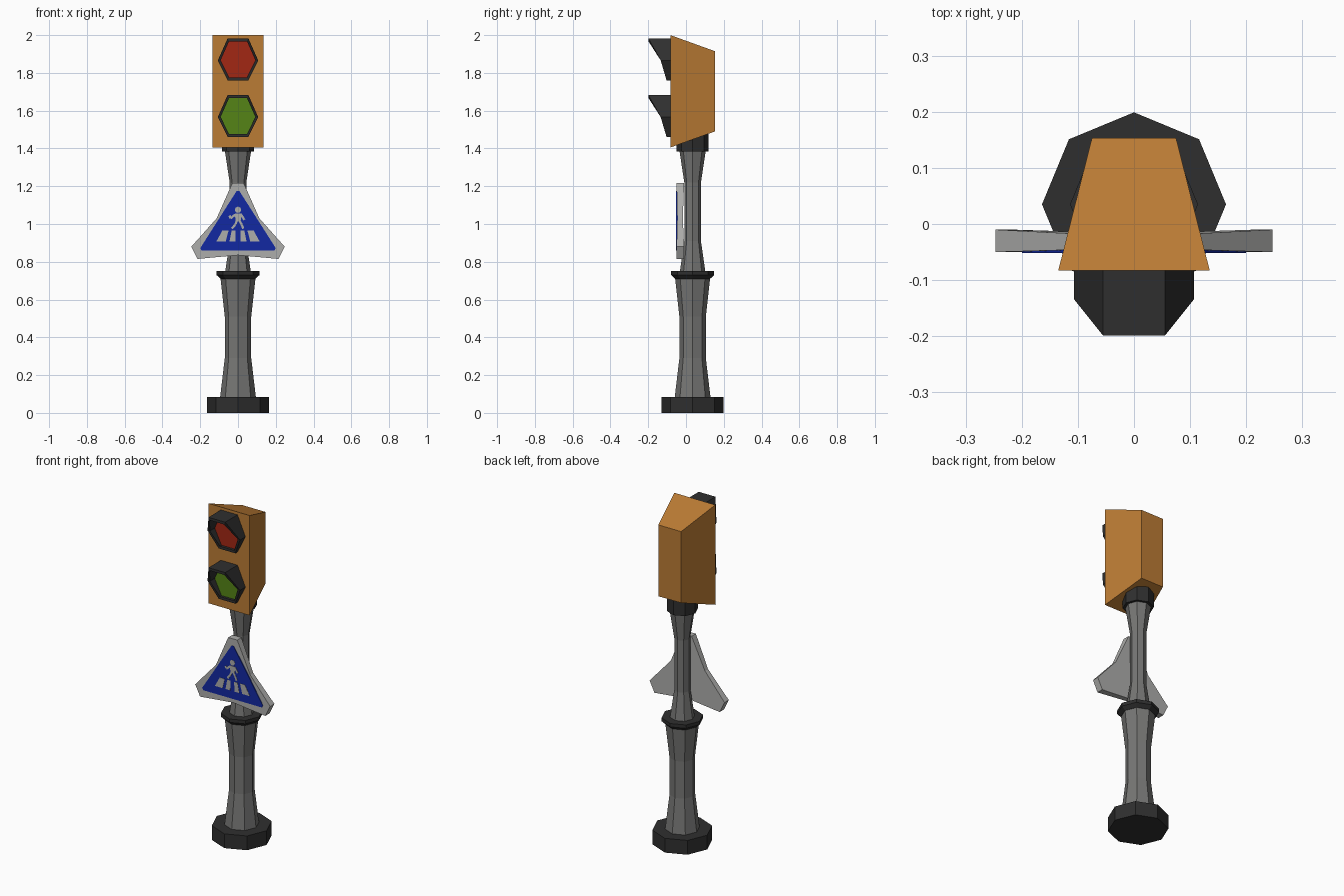
import bpy, bmesh, math

if "Cube" in bpy.data.objects:
    bpy.data.objects.remove(bpy.data.objects["Cube"])

POLE_Y = 0.035


def material(name, rgb):
    m = bpy.data.materials.new(name)
    m.diffuse_color = (*rgb, 1)
    m.use_nodes = True
    m.node_tree.nodes["Principled BSDF"].inputs["Base Color"].default_value = m.diffuse_color
    return m


ORANGE = material("orange housing", (0.50, 0.20, 0.035))
BLACK = material("black trim", (0.028, 0.028, 0.028))
GREY = material("grey pole", (0.18, 0.18, 0.175))
SILVER = material("silver sign", (0.42, 0.42, 0.41))
BLUE = material("sign blue", (0.006, 0.022, 0.36))
RED = material("red lens", (0.36, 0.02, 0.007))
GREEN = material("green lens", (0.09, 0.23, 0.008))


def build(name, verts, faces, mats):
    bm = bmesh.new()
    vs = [bm.verts.new(v) for v in verts]
    for f in faces:
        bm.faces.new([vs[i] for i in f])
    bmesh.ops.recalc_face_normals(bm, faces=bm.faces[:])
    me = bpy.data.meshes.new(name)
    bm.to_mesh(me)
    bm.free()
    for m in mats:
        me.materials.append(m)
    ob = bpy.data.objects.new(name, me)
    bpy.context.collection.objects.link(ob)
    return ob


def loft(name, rings, mats):
    """Skin equal-length rings of points and cap both ends."""
    n = len(rings[0])
    verts = [p for r in rings for p in r]
    faces = [(k * n + i, k * n + (i + 1) % n, (k + 1) * n + (i + 1) % n, (k + 1) * n + i)
             for k in range(len(rings) - 1) for i in range(n)]
    faces += [tuple(range(n)), tuple(range(len(verts) - n, len(verts)))]
    return build(name, verts, faces, mats)


def turned(name, profile, mat):
    """Eight-sided turned part from (radius, z) pairs."""
    loft(name, [[(r * math.cos(i * math.pi / 4), POLE_Y + r * math.sin(i * math.pi / 4), z)
                 for i in range(8)] for r, z in profile], [mat])


def plates(name, polys, y0, y1, mat):
    """Several thin flat plates in the x-z plane as one object."""
    verts, faces = [], []
    for p in polys:
        b, n = len(verts), len(p)
        verts += [(x, y0, z) for x, z in p] + [(x, y1, z) for x, z in p]
        faces += [tuple(range(b, b + n)), tuple(range(b + n, b + 2 * n))]
        faces += [(b + i, b + (i + 1) % n, b + n + (i + 1) % n, b + n + i) for i in range(n)]
    build(name, verts, faces, [mat])


# Pole and its dark fittings
turned("base", [(0.164, 0), (0.164, 0.085)], BLACK)
turned("lower_pole", [(0.095, 0.08), (0.07, 0.29), (0.07, 0.51), (0.093, 0.715)], GREY)
turned("middle_collar", [(0.093, 0.71), (0.114, 0.73), (0.114, 0.75)], BLACK)
turned("upper_pole", [(0.068, 0.745), (0.044, 0.91), (0.044, 1.22), (0.07, 1.39)], GREY)
turned("top_collar", [(0.085, 1.385), (0.085, 1.50)], BLACK)


# Tapered signal housing
def rect(hx, y, z0, z1):
    return [(-hx, y, z0), (hx, y, z0), (hx, y, z1), (-hx, y, z1)]


loft("signal_housing", [rect(0.135, -0.083, 1.405, 2.0), rect(0.075, 0.153, 1.49, 1.915)], [ORANGE])

# Hooded lamps: hexagonal visors that reach further forward at the top
HEX = [(-0.055, 0.111), (0.055, 0.111), (0.107, -0.006), (0.055, -0.111), (-0.055, -0.111), (-0.107, -0.006)]
FRONT = [-0.199, -0.199, -0.134, -0.103, -0.103, -0.134]


def lamp(name, zc, lens):
    def ring(s, ys):
        return [(x * s, y, zc + z * s) for (x, z), y in zip(HEX, ys)]
    ob = loft(name, [ring(1, [-0.08] * 6), ring(1, FRONT), ring(0.86, FRONT), ring(0.86, [-0.088] * 6)],
              [BLACK, lens])
    for f in ob.data.polygons:  # the recessed end face is the lens
        if abs(f.center.y + 0.088) < 0.001:
            f.material_index = 1


lamp("red_lamp", 1.872, RED)
lamp("green_lamp", 1.572, GREEN)

# Crossing sign: blunt corners, edges pinched in and thinner at their middles
half = [(0.03, 1.217, 0), (0.113, 1.03, 1), (0.247, 0.88, 0), (0.215, 0.815, 0)]
outline = half + [(0, 0.835, 1)] + [(-x, z, m) for x, z, m in reversed(half)]
loft("sign_board", [[(x, -0.05 + 0.004 * m, z) for x, z, m in outline],
                    [(x, -0.01 - 0.007 * m, z) for x, z, m in outline]], [SILVER])
plates("sign_panel", [[(0.007, 1.175), (0.2, 0.872), (0.193, 0.86), (-0.193, 0.86), (-0.2, 0.872),
                       (-0.007, 1.175)]], -0.052, -0.046, BLUE)

# Crossing stripes, fanned towards the viewer
stripes = []
for s in (-1, 1):
    stripes.append([(s * 0.014, 0.907), (s * 0.045, 0.907), (s * 0.034, 0.965), (s * 0.012, 0.965)])
    stripes.append([(s * 0.065, 0.907), (s * 0.115, 0.907), (s * 0.083, 0.965), (s * 0.05, 0.965)])
plates("crossing_stripes", stripes, -0.0535, -0.051, SILVER)


# Walking figure
def limb(x0, z0, x1, z1, w=0.006):
    d = math.hypot(x1 - x0, z1 - z0)
    nx, nz = -(z1 - z0) / d * w, (x1 - x0) / d * w
    return [(x0 + nx, z0 + nz), (x1 + nx, z1 + nz), (x1 - nx, z1 - nz), (x0 - nx, z0 - nz)]


head = [(0.017 * math.cos(a * math.pi / 4), 1.075 + 0.017 * math.sin(a * math.pi / 4)) for a in range(8)]
torso = [(-0.017, 1.055), (0.02, 1.055), (0.014, 1.015), (-0.012, 1.015)]
plates("walking_figure", [head, torso,
                          limb(-0.014, 1.05, -0.04, 1.03), limb(-0.04, 1.03, -0.045, 1.045),
                          limb(0.016, 1.05, 0.034, 1.022),
                          limb(-0.006, 1.018, -0.014, 0.998), limb(-0.014, 0.998, -0.032, 0.976),
                          limb(0.007, 1.018, 0.018, 1.0), limb(0.018, 1.0, 0.028, 0.976)],
       -0.0535, -0.051, SILVER)
